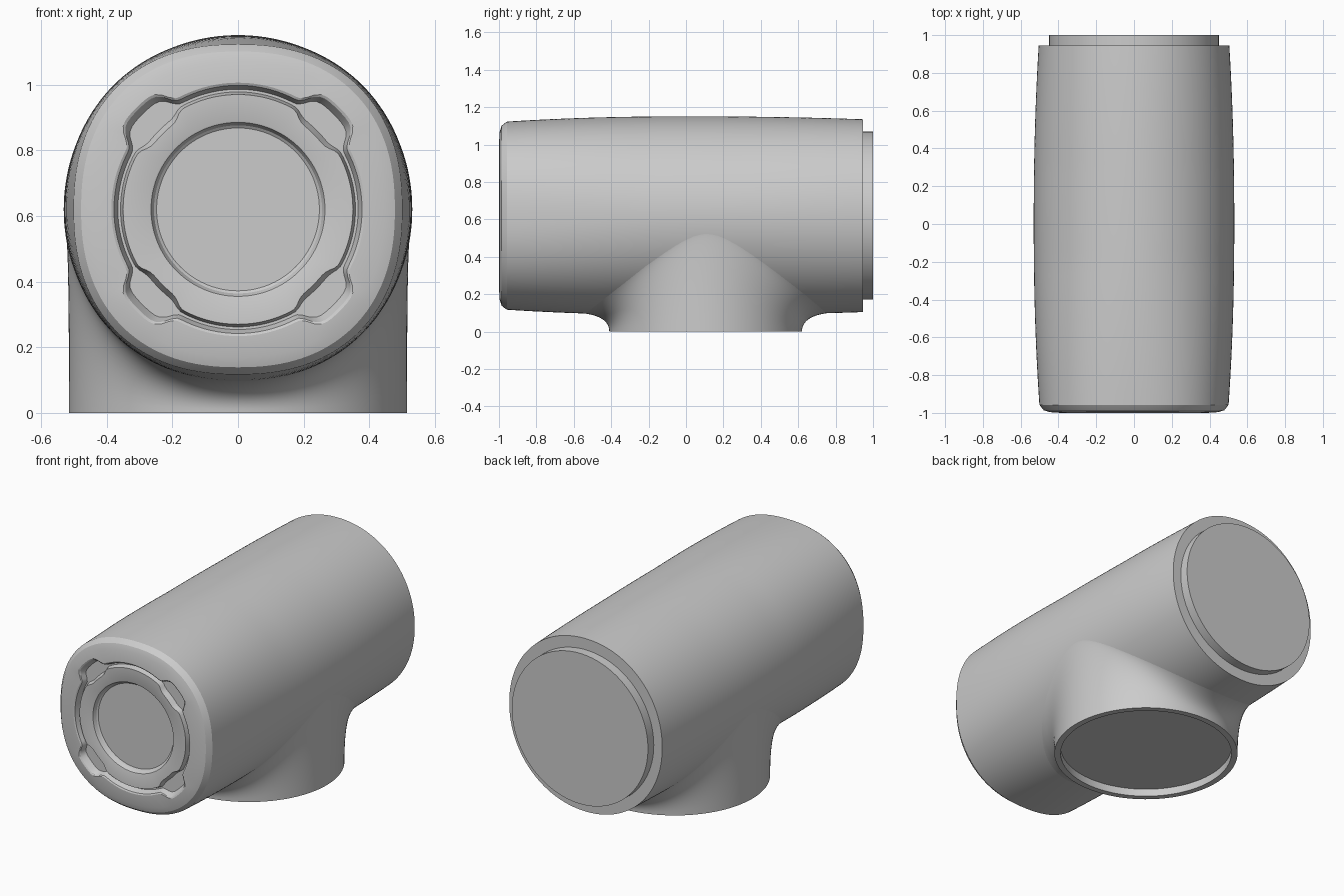
import bpy, bmesh
from math import sin, cos, tau, pi, sqrt, exp

if "Cube" in bpy.data.objects:
    bpy.data.objects.remove(bpy.data.objects["Cube"])

N = 160          # segments round the barrel
CZ = 0.62        # barrel axis height


def interp(y, pts):
    for (y0, v0), (y1, v1) in zip(pts, pts[1:]):
        if y <= y1:
            return v0 + (v1 - v0) * max(0, (y - y0) / (y1 - y0))
    return pts[-1][1]


def half_w(y):
    k = 0.03 if y < 0 else 0.027
    return 0.531 - k * abs(y / 0.955) ** 2.2


def half_h(y):
    k = 0.028 if y < 0 else 0.016
    return 0.531 - k * abs(y / 0.955) ** 2.2


def power(y):
    return interp(y, [(-0.96, 2.3), (-0.2, 2.03), (0.3, 2.0), (0.945, 2.06)])


def squircle(a, b, n):
    return lambda t: ((abs(cos(t)) / a) ** n + (abs(sin(t)) / b) ** n) ** (-1 / n)


def lobed(r, d):
    # circle with four rounded lobes on the diagonals
    def f(t):
        off = (t % (pi / 2)) - pi / 4
        return r + d * exp(-(abs(off) / 0.225) ** 6)
    return f


def round_ring(r):
    return lambda t: r


def loft(name, rings):
    # rings: lists of points, capped at both ends
    bm = bmesh.new()
    loops = [[bm.verts.new(p) for p in ring] for ring in rings]
    for a, b in zip(loops, loops[1:]):
        n = len(a)
        for i in range(n):
            j = (i + 1) % n
            bm.faces.new((a[i], a[j], b[j], b[i]))
    bm.faces.new(loops[0])
    bm.faces.new(loops[-1])
    bmesh.ops.recalc_face_normals(bm, faces=bm.faces)
    me = bpy.data.meshes.new(name)
    bm.to_mesh(me)
    bm.free()
    ob = bpy.data.objects.new(name, me)
    bpy.context.collection.objects.link(ob)
    bpy.ops.object.select_all(action='DESELECT')
    ob.select_set(True)
    bpy.context.view_layer.objects.active = ob
    bpy.ops.object.shade_smooth_by_angle(angle=0.5)
    return ob


def barrel_ring(y, f):
    return [(f(t) * cos(t), y, CZ + f(t) * sin(t))
            for t in (tau * i / N for i in range(N))]


# Front face: recessed disc, raised plate, lobed groove, domed rim
profile = [
    (-0.962, round_ring(0.248)),
    (-0.968, round_ring(0.256)),
    (-0.988, round_ring(0.265)),
    (-0.990, round_ring(0.270)),
    (-0.993, lobed(0.350, -0.025)),
    (-0.962, lobed(0.358, -0.018)),
    (-0.962, lobed(0.366, 0.045)),
    (-0.996, lobed(0.378, 0.052)),
    (-1.000, lobed(0.386, 0.052)),
    (-0.996, squircle(0.445, 0.45, 2.3)),
    (-0.986, squircle(0.478, 0.481, 2.3)),
    (-0.970, squircle(0.491, 0.494, 2.3)),
]
# Barrel sides
for i in range(29):
    y = -0.957 + 1.902 * i / 28
    profile.append((y, squircle(half_w(y), half_h(y), power(y))))
# Stepped back cap
profile += [(0.945, round_ring(0.449)), (1.0, round_ring(0.449))]
loft("barrel_body", [barrel_ring(y, f) for y, f in profile])


# Base neck that flares into the underside of the barrel
BY, BR = 0.105, 0.515


def underside(x, y):
    n = power(y)
    q = min(1, abs(x) / half_w(y))
    return CZ - half_h(y) * (1 - q ** n) ** (1 / n)


def circle(r, z, n=128):
    return [(r * cos(tau * i / n), BY + r * sin(tau * i / n), z) for i in range(n)]


def neck_ring(s, n=128):
    ring = []
    for i in range(n):
        c, d = cos(tau * i / n), sin(tau * i / n)
        x0, y0 = BR * c, BY + BR * d
        x2, y2 = 0.523 * c, BY + 0.70 * d
        z1, z2 = underside(x0, y0), underside(x2, y2) + 0.003
        a, b, e = (1 - s) ** 2, 2 * s * (1 - s), s * s
        ring.append(((a + b) * x0 + e * x2, (a + b) * y0 + e * y2, b * z1 + e * z2))
    return ring


neck = [circle(0.48, 0.045), circle(0.48, 0.0)]
neck += [neck_ring(i / 14) for i in range(15)]
neck.append(circle(0.3, 0.4))
loft("base_neck", neck)
